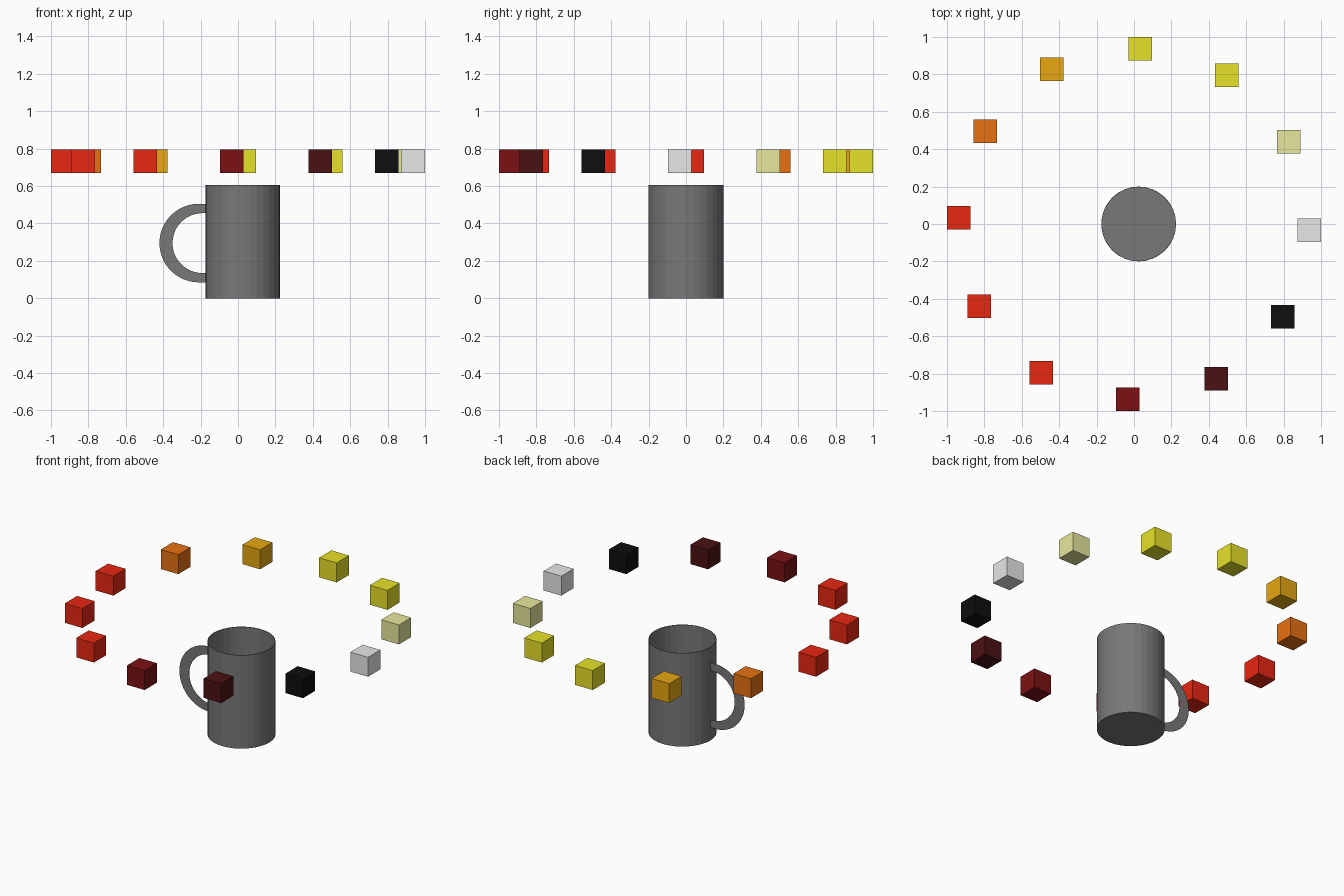
import bpy, bmesh, math
from mathutils import Matrix, Vector

old = bpy.data.objects.get("Cube")
if old:
    bpy.data.objects.remove(old, do_unlink=True)


def material(name, r, g, b):
    m = bpy.data.materials.new(name)
    m.use_nodes = True
    m.diffuse_color = (r, g, b, 1)
    bsdf = m.node_tree.nodes["Principled BSDF"]
    bsdf.inputs["Base Color"].default_value = (r, g, b, 1)
    bsdf.inputs["Roughness"].default_value = 0.8
    return m


def finish(bm, name, mat, location=(0, 0, 0)):
    mesh = bpy.data.meshes.new(name)
    bm.to_mesh(mesh)
    bm.free()
    mesh.materials.append(mat)
    ob = bpy.data.objects.new(name, mesh)
    ob.location = location
    bpy.context.collection.objects.link(ob)
    return ob


def solidify(ob, thickness, offset):
    mod = ob.modifiers.new("thickness", 'SOLIDIFY')
    mod.thickness = thickness
    mod.offset = offset


grey = material("mug grey", 0.188, 0.188, 0.188)
white = material("white", 0.8, 0.8, 0.8)
black = material("black", 0.0044, 0.0044, 0.0044)
maroon = material("maroon", 0.07, 0.0056, 0.0065)
dark_red = material("dark red", 0.198, 0.0056, 0.0065)
red = material("red", 0.8, 0.02, 0.0056)
orange = material("orange", 0.8, 0.165, 0.0065)
gold = material("gold", 0.8, 0.39, 0.0056)
yellow = material("yellow", 0.8, 0.76, 0.022)
cream = material("cream", 0.8, 0.8, 0.337)

MUG_X, MUG_R, MUG_H = 0.025, 0.2, 0.605

# Mug body: open, thin-walled cylinder with a closed base
bm = bmesh.new()
bmesh.ops.create_cone(bm, cap_ends=True, segments=32, radius1=MUG_R,
                      radius2=MUG_R, depth=MUG_H,
                      matrix=Matrix.Translation((0, 0, MUG_H / 2)))
lid = [f for f in bm.faces if f.normal.z > 0.9]
bmesh.ops.delete(bm, geom=lid, context='FACES_ONLY')
body = finish(bm, "mug_body", grey, (MUG_X, 0, 0))
solidify(body, 0.003, -1)

# Handle: flat C-shaped band, wider at the middle than at the ends
bm = bmesh.new()
mid_z, wall_x, steps = 0.295, MUG_X - MUG_R + 0.002, 24


def arc(center_x, radius):
    pts = [Vector((wall_x, 0, mid_z + radius))]
    for i in range(steps + 1):
        a = math.pi / 2 + math.pi * i / steps
        pts.append(Vector((center_x + radius * math.cos(a), 0,
                           mid_z + radius * math.sin(a))))
    pts.append(Vector((wall_x, 0, mid_z - radius)))
    return [bm.verts.new(p) for p in pts]


outer, inner = arc(-0.21, 0.21), arc(-0.19, 0.16)
for i in range(len(outer) - 1):
    bm.faces.new((outer[i], outer[i + 1], inner[i + 1], inner[i]))
handle = finish(bm, "mug_handle", grey)
solidify(handle, 0.002, 0)

# Ring of floating cubes, clockwise from the left side
ring = [white, black, maroon, dark_red, red, red,
        red, orange, gold, yellow, yellow, cream]
for i, mat in enumerate(ring):
    a = math.radians(-2 - 30 * i)
    bm = bmesh.new()
    bmesh.ops.create_cube(bm, size=0.126)
    finish(bm, f"ring_cube_{i + 1}", mat,
           (0.937 * math.cos(a), 0.937 * math.sin(a), 0.733))
